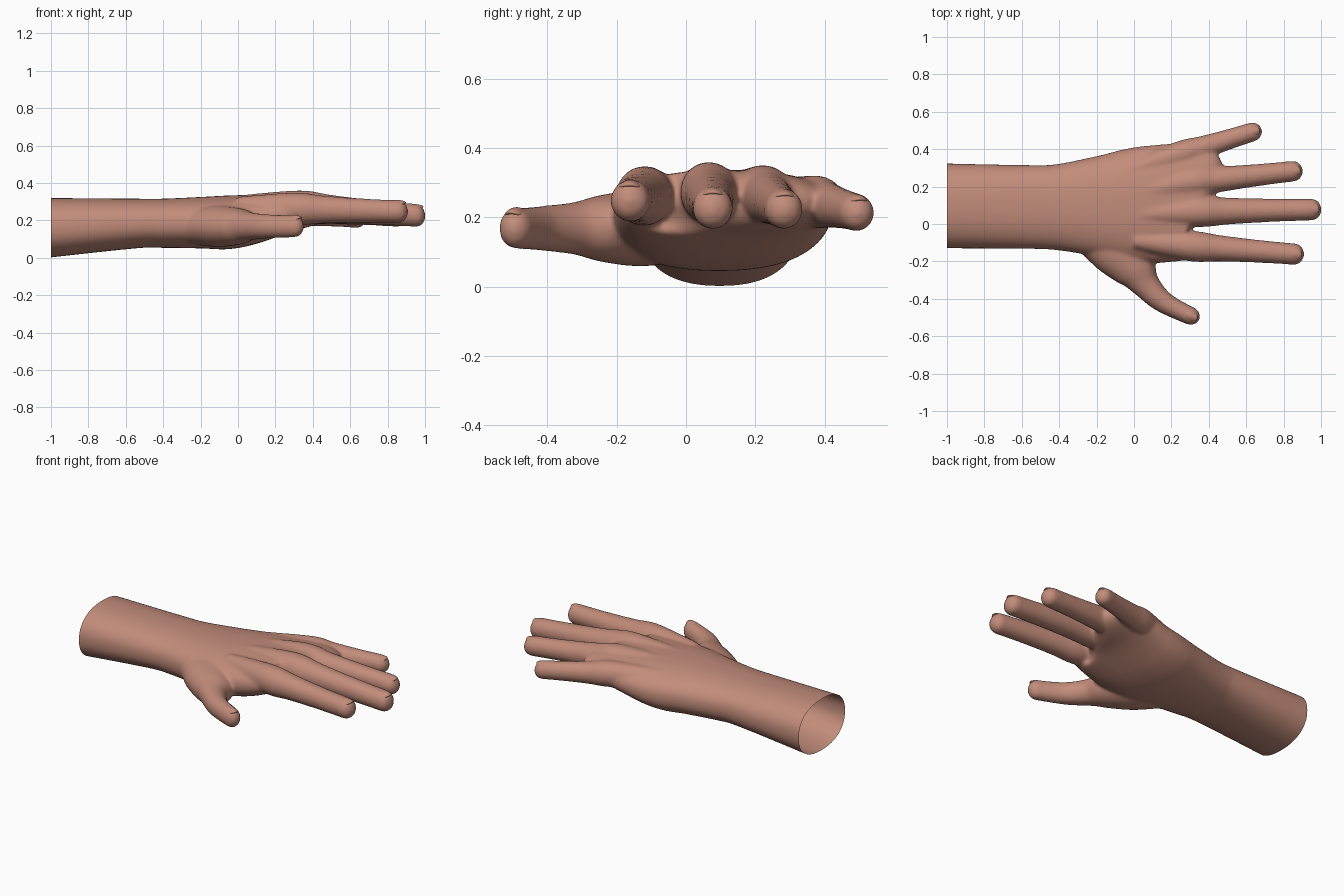
import bpy, bmesh, math
from mathutils import Vector

if "Cube" in bpy.data.objects:
    bpy.data.objects.remove(bpy.data.objects["Cube"])

skin = bpy.data.materials.new("skin")
skin.diffuse_color = (0.54, 0.262, 0.195, 1)
skin.use_nodes = True
skin.node_tree.nodes["Principled BSDF"].inputs["Base Color"].default_value = skin.diffuse_color


def spline(pts, t):
    """Catmull-Rom through stations of any number of values."""
    i = min(int(t), len(pts) - 2)
    u = t - i
    a, b = pts[max(i - 1, 0)], pts[i]
    c, d = pts[i + 1], pts[min(i + 2, len(pts) - 1)]
    return [0.5 * (2 * q + (r - p) * u + (2 * p - 5 * q + 4 * r - s) * u * u
                   + (3 * q - p - 3 * r + s) * u ** 3) for p, q, r, s in zip(a, b, c, d)]


def tube(bm, pts, power=2.0, sub=10, sides=40, tip=0.05):
    """Loft along stations (x, y, z, half width, half height) with a rounded end."""
    rings = []
    n = (len(pts) - 1) * sub
    last = Vector(pts[-1][:3])
    e = 2 / power
    st = [spline(pts, k / sub) for k in range(n + 1)]
    for k, (x, y, z, w, h) in enumerate(st):
        p, q = st[max(k - 1, 0)], st[min(k + 1, n)]
        side = Vector((p[1] - q[1], q[0] - p[0], 0)).normalized()
        c = Vector((x, y, z))
        d = (c - last).length
        f = math.sqrt(max(1 - (1 - d / tip) ** 2, 0.02)) if d < tip else 1
        ring = []
        for j in range(sides):
            a = 2 * math.pi * j / sides
            ca, sa = math.cos(a), math.sin(a)
            ring.append(bm.verts.new(c + side * (math.copysign(abs(ca) ** e, ca) * w * f)
                                     + Vector((0, 0, math.copysign(abs(sa) ** e, sa) * h * f))))
        rings.append(ring)
    for r, s in zip(rings, rings[1:]):
        for j in range(sides):
            k = (j + 1) % sides
            bm.faces.new((r[j], r[k], s[k], s[j]))
    bm.faces.new(rings[0][::-1])
    bm.faces.new(rings[-1])


def finish(bm, name):
    me = bpy.data.meshes.new(name)
    bmesh.ops.recalc_face_normals(bm, faces=bm.faces[:])
    bm.to_mesh(me)
    bm.free()
    ob = bpy.data.objects.new(name, me)
    bpy.context.collection.objects.link(ob)
    me.materials.append(skin)
    me.shade_smooth()
    return ob


def finger(root, tip, r0, r1):
    """Tendon under the back of the hand, then a finger tapering from knuckle to tip."""
    root, tip = Vector(root), Vector(tip)
    pts = [(root.x - .3, root.y * .75, root.z + .005, .05, .06)]
    for k in range(5):
        t = k / 4
        r = r1 + (r0 - r1) * (1 - t) ** 2
        pts.append((*root.lerp(tip, t), r, r * 1.06))
    return pts


# forearm and palm: x, y min, y max, z bottom, z top
body = [(-1.06, -.13, .325, -.005, .32), (-.55, -.133, .315, .05, .316),
        (-.4, -.142, .322, .053, .316), (-.2, -.175, .362, .05, .325),
        (-.05, -.205, .398, .046, .333), (.1, -.21, .42, .075, .336),
        (.3, -.19, .425, .147, .335), (.385, -.17, .34, .172, .325)]
body = [(x, (a + b) / 2, (c + d) / 2, (b - a) / 2, (d - c) / 2) for x, a, b, c, d in body]

# thumb: x, y, half width; thickness follows width
thumb = [(-.3, 0, .1), (-.12, -.12, .14), (0, -.235, .118), (.06, -.32, .079),
         (.135, -.4, .062), (.215, -.45, .053), (.35, -.513, .047)]

fingers = {
    "index": finger((.3, -.118, .262), (.91, -.165, .246), .081, .057),
    "middle": finger((.33, .066, .272), (1.003, .078, .223), .083, .058),
    "ring": finger((.3, .222, .265), (.903, .288, .22), .081, .055),
    "little": finger((.25, .372, .245), (.683, .508, .21), .072, .051),
    "thumb": [(x, y, .168, w, .06 + .55 * (w - .05)) for x, y, w in thumb],
}

# hand: all tubes fused and smoothed
bm = bmesh.new()
tube(bm, body, power=2.3, tip=.06)
for pts in fingers.values():
    tube(bm, pts)
hand = finish(bm, "hand_and_forearm")
m = hand.modifiers.new("fuse", "REMESH")
m.mode = 'VOXEL'
m.voxel_size = 0.009
m.use_smooth_shade = True
m = hand.modifiers.new("soften", "SMOOTH")
m.factor = 0.5
m.iterations = 16
bpy.context.view_layer.objects.active = hand
hand.select_set(True)
for name in ("fuse", "soften"):
    bpy.ops.object.modifier_apply(modifier=name)

# open cut end of the forearm
bm = bmesh.new()
bm.from_mesh(hand.data)
bmesh.ops.bisect_plane(bm, geom=bm.verts[:] + bm.edges[:] + bm.faces[:],
                       plane_co=(-1, 0, 0), plane_no=(1, 0, 0), clear_inner=True)
bm.to_mesh(hand.data)
bm.free()
hand.data.shade_smooth()

# nails: thin rounded shells set into the top of each tip
for name, pts in fingers.items():
    x, y, z, w, h = pts[-1]
    d = Vector((x - pts[-2][0], y - pts[-2][1], 0)).normalized()
    s = Vector((-d.y, d.x, 0))
    bm = bmesh.new()
    bmesh.ops.create_uvsphere(bm, u_segments=24, v_segments=12, radius=1)
    for v in bm.verts:
        a, b, c = v.co
        v.co = (Vector((x, y, z + h * .85)) + d * (a * .038 - .05) + s * (b * w * .62)
                + Vector((0, 0, c * .011 - b * b * .012 - a * .003)))
    finish(bm, name + "_nail")
